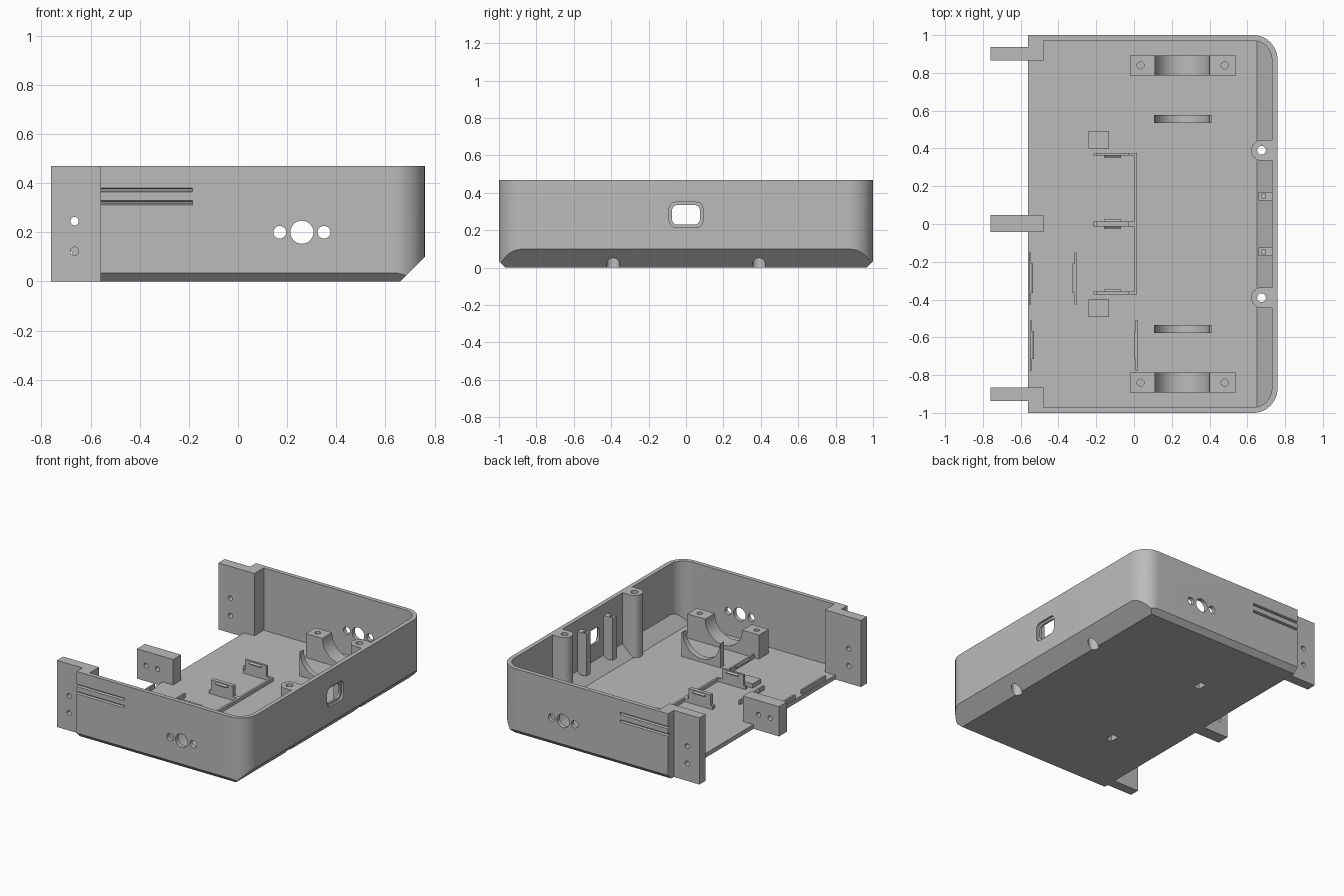
import bpy, bmesh
from math import cos, sin, pi, radians
from mathutils import Vector

if "Cube" in bpy.data.objects:
    bpy.data.objects.remove(bpy.data.objects["Cube"], do_unlink=True)

grey = bpy.data.materials.new("plain grey")
grey.use_nodes = True
grey.diffuse_color = (0.5, 0.5, 0.5, 1)
grey.node_tree.nodes["Principled BSDF"].inputs["Base Color"].default_value = (0.5, 0.5, 0.5, 1)

AXES = {"z": lambda a, b, h: (a, b, h),
        "y": lambda a, b, h: (a, h, b),
        "x": lambda a, b, h: (h, a, b)}


def arc(cx, cy, r, start, end, n=16):
    return [(cx + r * cos(radians(start + (end - start) * i / n)),
             cy + r * sin(radians(start + (end - start) * i / n))) for i in range(n + 1)]


def circle(cx, cy, r, n=32):
    return arc(cx, cy, r, 0, 360, n)[:-1]


def prism(name, pts, axis, lo, hi, planes=()):
    """Extrude a profile along an axis, then trim it by (point, normal) planes."""
    bm = bmesh.new()
    base = bm.faces.new([bm.verts.new(AXES[axis](a, b, lo)) for a, b in pts])
    new = bmesh.ops.extrude_face_region(bm, geom=[base])["geom"]
    shift = Vector(AXES[axis](0, 0, hi - lo))
    bmesh.ops.translate(bm, vec=shift, verts=[v for v in new if isinstance(v, bmesh.types.BMVert)])
    for co, no in planes:
        bmesh.ops.bisect_plane(bm, geom=bm.verts[:] + bm.edges[:] + bm.faces[:],
                               plane_co=co, plane_no=no, clear_outer=True)
        bmesh.ops.holes_fill(bm, edges=[e for e in bm.edges if e.is_boundary])
    bmesh.ops.recalc_face_normals(bm, faces=bm.faces[:])
    mesh = bpy.data.meshes.new(name)
    bm.to_mesh(mesh)
    bm.free()
    mesh.materials.append(grey)
    ob = bpy.data.objects.new(name, mesh)
    bpy.context.collection.objects.link(ob)
    return ob


def box(name, x0, x1, y0, y1, z0, z1):
    return prism(name, [(x0, y0), (x1, y0), (x1, y1), (x0, y1)], "z", z0, z1)


def cut(target, cutter):
    """Subtract the cutter for good and discard it."""
    mod = target.modifiers.new("cut", "BOOLEAN")
    mod.operation = "DIFFERENCE"
    mod.solver = "EXACT"
    mod.object = cutter
    bpy.context.view_layer.objects.active = target
    bpy.ops.object.modifier_apply(modifier=mod.name)
    bpy.data.objects.remove(cutter, do_unlink=True)


def tray_outline(x0, x1, y, r):
    return [(x0, -y)] + arc(x1 - r, -y + r, r, -90, 0) + arc(x1 - r, y - r, r, 0, 90) + [(x0, y)]


FLOOR, TOP, BACK = 0.03, 0.47, -0.56

# Shell: rounded tray, bevelled underneath, open on the top and one end
shell = prism("shell", tray_outline(BACK, 0.76, 1.0, 0.13), "z", 0, TOP,
              [((0.66, 0, 0), (1, 0, -1)), ((0, 0.965, 0), (0, 1, -1)), ((0, -0.965, 0), (0, -1, -1))])
cut(shell, prism("cavity", tray_outline(-0.8, 0.73, 0.97, 0.1), "z", FLOOR, 0.6,
                 [((0.65, 0, FLOOR), (1, 0, -1))]))

for s in (-1, 1):
    # Round openings and V grooves in the side walls
    for x, r in ((0.17, 0.026), (0.26, 0.047), (0.35, 0.026)):
        cut(shell, prism("hole", circle(x, 0.2, r), "y", s * 0.9, s * 1.1))
    for z in (0.32, 0.372):
        v = [(s * 1.01, z - 0.011), (s * 1.01, z + 0.011), (s * 0.985, z + 0.004), (s * 0.985, z - 0.004)]
        cut(shell, prism("groove", v, "x", -0.6, -0.185))


def rounded_rect(w, z0, z1, r):
    return (arc(w - r, z1 - r, r, 0, 90, 6) + arc(r - w, z1 - r, r, 90, 180, 6)
            + arc(r - w, z0 + r, r, 180, 270, 6) + arc(w - r, z0 + r, r, 270, 360, 6))


# Connector port with a shallow outer recess
cut(shell, prism("port_recess", rounded_rect(0.09, 0.215, 0.35, 0.035), "x", 0.745, 0.8))
cut(shell, prism("port", rounded_rect(0.075, 0.23, 0.335, 0.03), "x", 0.7, 0.8))

for s, side in ((-1, "right"), (1, "left")):
    # Screw post at the closed end, counterbored from below
    y = s * 0.39
    post = prism("screw_post_" + side,
                 arc(0.675, y, 0.055, 90, 270) + [(0.74, y - 0.055), (0.74, y + 0.055)],
                 "z", 0.01, TOP, [((0.665, 0, 0.01), (1, 0, -1))])
    for part in (shell, post):
        cut(part, prism("bore", circle(0.675, y, 0.023), "z", -0.1, 0.6))
        cut(part, prism("counterbore", circle(0.675, y, 0.036), "z", -0.1, 0.1))

    # Rib with a slot, beside the port
    y = s * 0.147
    rib = box("port_rib_" + side, 0.66, 0.74, y - 0.023, y + 0.023, 0.09, 0.39)
    cut(rib, box("rib_slot", 0.677, 0.697, y - 0.011, y + 0.011, 0.15, 0.5))

    # Half-round cradle block with screw holes, and a thin cradle beside it
    ring = arc(0.255, 0.2, 0.145, 180, 360, 24)
    y0, y1 = sorted((s * 0.785, s * 0.893))
    block = prism("cradle_block_" + side,
                  [(0.54, 0.2), (0.54, 0.02), (-0.02, 0.02), (-0.02, 0.2)] + ring, "y", y0, y1)
    for x in (0.035, 0.48):
        cut(block, prism("screw_hole", circle(x, s * 0.84, 0.019, 20), "z", 0.08, 0.3))
    y0, y1 = sorted((s * 0.535, s * 0.576))
    prism("thin_cradle_" + side,
          [(0.41, 0.2), (0.41, 0.02), (0.105, 0.02), (0.105, 0.2)] + ring, "y", y0, y1)

    # Floor pad with a slot underneath
    y = s * 0.447
    pad = box("floor_pad_" + side, -0.24, -0.133, y - 0.046, y + 0.046, 0.02, 0.06)
    for part in (shell, pad):
        cut(part, prism("pad_slot", [(-0.21, y - 0.035), (-0.165, y - 0.035),
                                     (-0.165, y + 0.035), (-0.21, y + 0.035)], "z", -0.1, 0.045))

    # Mounting tab: stepped block against the wall, with two holes
    tab = prism("mounting_tab_" + side,
                [(-0.76, s * 0.866), (-0.478, s * 0.866), (-0.478, s * 0.975),
                 (BACK, s * 0.975), (BACK, s * 0.936), (-0.76, s * 0.936)], "z", 0, TOP,
                [((0, s * 0.965, 0), (0, s, -1))])
    for z in (0.123, 0.245):
        cut(tab, prism("tab_hole", circle(-0.665, z, 0.017, 24), "y", s * 0.8, s * 1.1))

# Lower middle tab with holes side by side
middle = box("middle_tab", -0.76, -0.478, -0.042, 0.047, 0, 0.21)
for x in (-0.69, -0.6):
    cut(middle, prism("tab_hole", circle(x, 0.11, 0.017, 24), "y", -0.2, 0.2))

# Board rails: one long rail with arms and upright lipped clips
box("board_rail", 0.0, 0.015, -0.372, 0.377, 0.02, 0.055)
for y, facing in ((0.37, -1), (0.007, 1), (-0.007, -1), (-0.365, 1)):
    box("board_rail_arm", -0.215, 0.005, y - 0.007, y + 0.007, 0.02, 0.055)
    prism("board_clip", [(y - 0.007, 0.02), (y + 0.007, 0.02), (y + 0.007, 0.13), (y - 0.007, 0.13)],
          "x", -0.2, -0.03)
    prism("clip_lip", [(y, 0.1), (y + facing * 0.018, 0.115), (y, 0.13)], "x", -0.16, -0.07)

# Low clips for the smaller boards
for x, y0, y1, facing in ((-0.55, -0.425, -0.15, 1), (-0.31, -0.425, -0.15, -1),
                          (-0.545, -0.775, -0.51, 1), (0.015, -0.775, -0.51, -1)):
    box("low_clip", x - 0.006, x + 0.006, y0, y1, 0.02, 0.06)
    prism("low_clip_lip", [(x, 0.035), (x + facing * 0.015, 0.05), (x, 0.06)],
          "y", y0 + 0.06, y1 - 0.06)

# Smooth the curved faces and keep the edges sharp
for ob in bpy.context.collection.objects:
    if ob.type == "MESH" and grey.name in ob.data.materials:
        bpy.ops.object.select_all(action="DESELECT")
        ob.select_set(True)
        bpy.context.view_layer.objects.active = ob
        bpy.ops.object.shade_smooth_by_angle(angle=radians(30))
